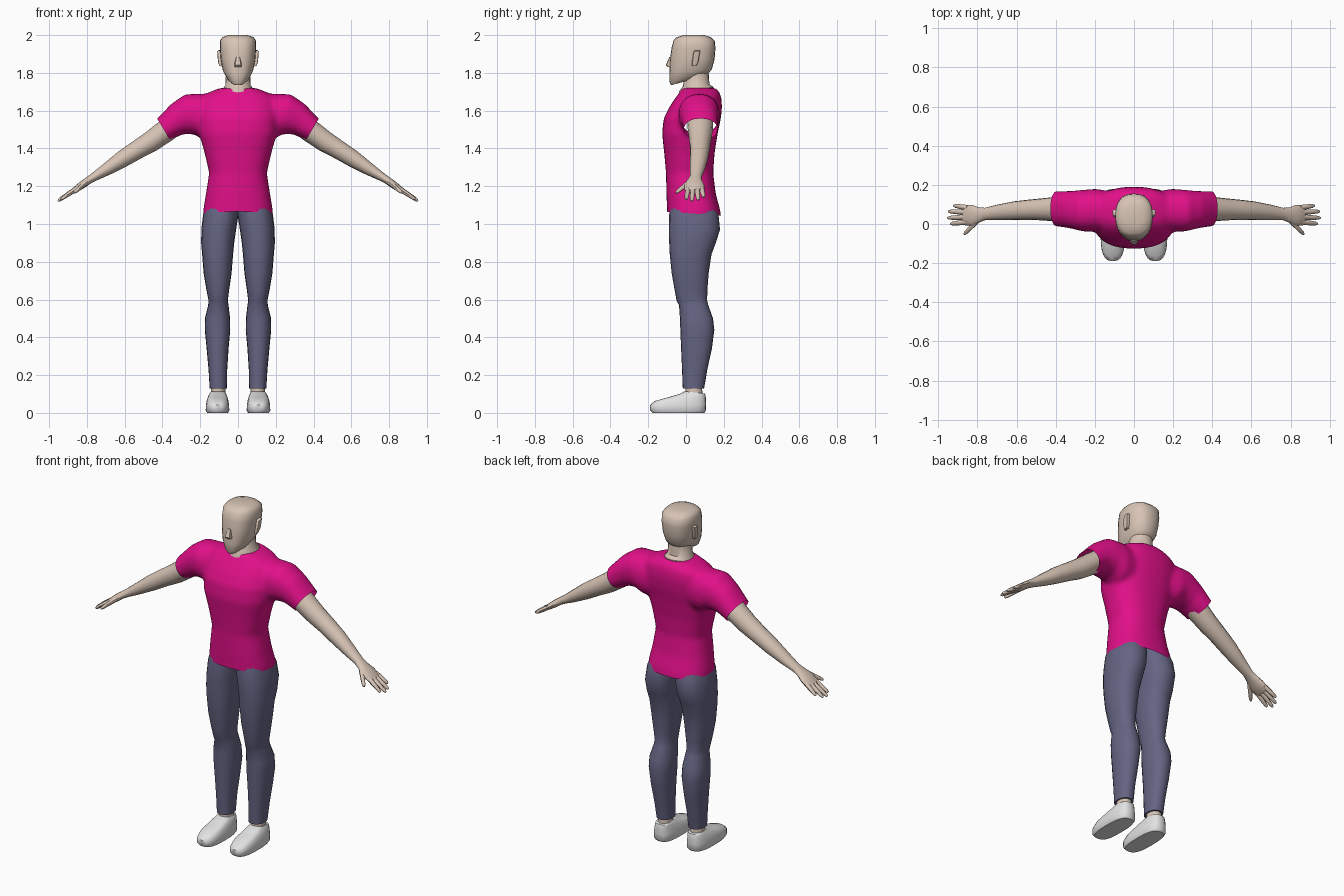
import bpy, bmesh, math
from mathutils import Vector as V


def material(name, rgb):
    m = bpy.data.materials.new(name)
    m.diffuse_color = (*rgb, 1)
    return m


SKIN = material("skin", (0.68, 0.55, 0.46))
PINK = material("pink_cloth", (0.76, 0.005, 0.25))
BLUE = material("slate_blue_cloth", (0.13, 0.13, 0.23))
WHITE = material("white_shoe", (0.76, 0.76, 0.76))


def level(zf, zb, x0, x1, yf, yb):
    """Ring round a vertical part; front and back may sit at different heights."""
    c = V(((x0 + x1) / 2, (yf + yb) / 2, (zf + zb) / 2))
    return c, V(((x1 - x0) / 2, 0, 0)), V((0, (yb - yf) / 2, (zb - zf) / 2))


def tube(points):
    """Rings along a path of (x, y, z, half width, half thickness)."""
    rings = []
    for i, p in enumerate(points):
        a, b = points[max(i - 1, 0)], points[min(i + 1, len(points) - 1)]
        t = (V(b[:3]) - V(a[:3])).normalized()
        v = t.cross(V((0, 1, 0))).normalized()
        rings.append((V(p[:3]), v.cross(t) * p[3], v * p[4]))
    return rings


def loft(bm, rings, n=20, power=2.0, side=1):
    def se(a):
        return math.copysign(abs(a) ** (2 / power), a)
    loops = []
    for c, u, v in rings:
        loop = []
        for i in range(n):
            a = 2 * math.pi * i / n
            p = c + u * se(math.cos(a)) + v * se(math.sin(a))
            loop.append(bm.verts.new((p.x * side, p.y, p.z)))
        loops.append(loop)
    for a, b in zip(loops, loops[1:]):
        for i in range(n):
            j = (i + 1) % n
            bm.faces.new((a[i], a[j], b[j], b[i]))
    bm.faces.new(loops[0])
    bm.faces.new(loops[-1])


def finish(bm, name, mat):
    bmesh.ops.recalc_face_normals(bm, faces=bm.faces)
    me = bpy.data.meshes.new(name)
    bm.to_mesh(me)
    bm.free()
    me.materials.append(mat)
    ob = bpy.data.objects.new(name, me)
    bpy.context.collection.objects.link(ob)
    return ob


def part(name, rings, mat, n=20, power=2.0, side=1):
    bm = bmesh.new()
    loft(bm, rings, n, power, side)
    return finish(bm, name, mat)


# Shirt: torso and sleeves fused, then trimmed to clean hems
bm = bmesh.new()
torso = [(1.00, .186, -.10, .19), (1.07, .185, -.10, .182), (1.16, .17, -.104, .158),
         (1.27, .153, -.106, .144), (1.38, .178, -.116, .152), (1.48, .207, -.127, .168),
         (1.56, .215, -.118, .185), (1.62, .212, -.088, .191), (1.67, .195, -.055, .187),
         (1.695, .16, -.035, .178), (1.72, .095, -.022, .16)]
loft(bm, [level(z, z, -x, x, f, b) for z, x, f, b in torso], 32, 2.4)
# sleeve rings: top x, z, bottom x, z, centre y, half depth
sleeve = [(.09, 1.69, .12, 1.45, .075, .09), (.20, 1.69, .19, 1.45, .07, .11),
          (.28, 1.687, .235, 1.475, .068, .107), (.355, 1.635, .29, 1.475, .073, .096),
          (.428, 1.557, .36, 1.445, .078, .09), (.462, 1.533, .394, 1.42, .078, .088)]
for s in (1, -1):
    loft(bm, [(V(((a + c) / 2, y, (b + d) / 2)), V(((a - c) / 2, 0, (b - d) / 2)), V((0, r, 0)))
              for a, b, c, d, y, r in sleeve], 28, 2.2, s)
shirt = finish(bm, "shirt", PINK)
bpy.context.view_layer.objects.active = shirt
mod = shirt.modifiers.new("fuse", 'REMESH')
mod.mode, mod.voxel_size = 'VOXEL', 0.011
mod = shirt.modifiers.new("soften", 'SMOOTH')
mod.factor, mod.iterations = 0.5, 10
for name in ("fuse", "soften"):
    bpy.ops.object.modifier_apply(modifier=name)
bm = bmesh.new()
bm.from_mesh(shirt.data)
for co, no in (((0, 0, 1.058), (0, -.07, -1)),
               ((.393, 0, 1.5), (.86, 0, -.51)), ((-.393, 0, 1.5), (-.86, 0, -.51))):
    # sleeve planes only touch geometry beyond the armpit
    geom = [g for seq in (bm.verts, bm.edges, bm.faces) for g in seq]
    if co[0]:
        verts = {v for v in bm.verts if v.co.x * co[0] > 0 and abs(v.co.x) > .26}
        geom = list(verts) + [g for seq in (bm.edges, bm.faces) for g in seq
                              if all(v in verts for v in g.verts)]
    bmesh.ops.bisect_plane(bm, geom=geom, plane_co=co, plane_no=no, clear_outer=True)
bm.to_mesh(shirt.data)
bm.free()

# Head and neck
head = [(1.735, 1.775, .036, -.078, .07), (1.75, 1.785, .055, -.087, .11),
        (1.80, 1.82, .08, -.088, .137), (1.87, 1.87, .091, -.085, .151),
        (1.93, 1.93, .096, -.077, .156), (1.972, 1.97, .095, -.066, .152),
        (1.99, 1.99, .082, -.048, .13), (2.0, 2.0, .05, -.01, .095)]
part("head", [level(a, b, -x, x, f, k) for a, b, x, f, k in head], SKIN, 24, 2.4)
neck = [(1.66, 1.68, .09, -.03, .14), (1.703, 1.725, .083, -.036, .145),
        (1.73, 1.74, .067, -.016, .124), (1.80, 1.80, .064, -.008, .12)]
part("neck", [level(a, b, -x, x, f, k) for a, b, x, f, k in neck], SKIN, 20)

# Nose: wedge with its widest point at the tip
part("nose", [level(1.832, 1.832, -.019, .019, -.098, -.07),
              level(1.842, 1.842, -.02, .02, -.107, -.07),
              level(1.885, 1.885, -.01, .01, -.088, -.07)], SKIN, 8, 2.5)

for s, side in ((1, "left"), (-1, "right")):
    # Ear
    part(side + "_ear", [level(1.835, 1.84, .08, .099, .032, .057),
                         level(1.86, 1.86, .08, .106, .032, .066),
                         level(1.912, 1.917, .08, .11, .04, .075),
                         level(1.918, 1.92, .08, .105, .045, .07)], SKIN, 8, 4, s)

    # Arm running into the palm
    arm = [(.30, .075, 1.555, .07, .06), (.38, .076, 1.495, .066, .06),
           (.46, .075, 1.437, .057, .056), (.53, .073, 1.395, .052, .05),
           (.61, .068, 1.345, .048, .045), (.69, .06, 1.293, .04, .034),
           (.76, .052, 1.25, .031, .023), (.79, .047, 1.232, .038, .02),
           (.825, .043, 1.207, .054, .02), (.86, .045, 1.182, .052, .016),
           (.872, .046, 1.174, .045, .011)]
    part(side + "_arm", tube(arm), SKIN, 16, 2, s)

    # Fingers and thumb: root and tip
    digits = {"little_finger": ((.85, .083, 1.19), (.922, .094, 1.142)),
              "ring_finger": ((.855, .06, 1.187), (.948, .064, 1.127)),
              "middle_finger": ((.855, .036, 1.187), (.953, .031, 1.122)),
              "index_finger": ((.85, .011, 1.19), (.938, .001, 1.13)),
              "thumb": ((.80, .018, 1.222), (.868, -.053, 1.165))}
    for name, (a, b) in digits.items():
        a, b = V(a), V(b)
        pts = [(*a.lerp(b, t), r, r * .95)
               for t, r in ((0, .014), (.5, .0125), (.9, .0095), (1, .005))]
        part(f"{side}_{name}", tube(pts), SKIN, 8, 2, s)

    # Trouser leg: height, inner x, outer x, front y, back y
    leg = [(1.12, -.01, .165, -.075, .14), (1.05, -.003, .185, -.089, .172),
           (.97, .01, .194, -.091, .18), (.90, .02, .195, -.089, .158),
           (.84, .026, .19, -.086, .135), (.74, .034, .182, -.076, .12),
           (.65, .047, .167, -.06, .113), (.595, .054, .156, -.05, .112),
           (.57, .05, .158, -.037, .118), (.50, .042, .175, -.032, .143),
           (.44, .041, .176, -.03, .15), (.34, .05, .166, -.026, .137),
           (.23, .057, .156, -.021, .113), (.13, .059, .15, -.017, .096)]
    part(side + "_trouser_leg", [level(z, z, a, b, f, k) for z, a, b, f, k in leg],
         BLUE, 20, 2.25, s)

    # Ankle
    part(side + "_ankle", [level(.08, .08, .066, .146, -.005, .09),
                           level(.15, .15, .068, .142, -.004, .085)], SKIN, 14, 2, s)

    # Shoe
    shoe = [(0, 0, .053, .163, -.178, .097), (.014, .01, .046, .171, -.19, .105),
            (.042, .045, .047, .17, -.19, .107), (.063, .075, .052, .165, -.165, .106),
            (.084, .095, .058, .157, -.09, .103), (.1, .102, .063, .151, -.035, .1),
            (.114, .103, .068, .147, -.008, .095)]
    part(side + "_shoe", [level(a, b, p, q, f, k) for a, b, p, q, f, k in shoe],
         WHITE, 24, 2.8, s)

# Smooth shading with crisp edges kept
bpy.ops.object.select_all(action='SELECT')
bpy.ops.object.shade_smooth_by_angle(angle=math.radians(45))
